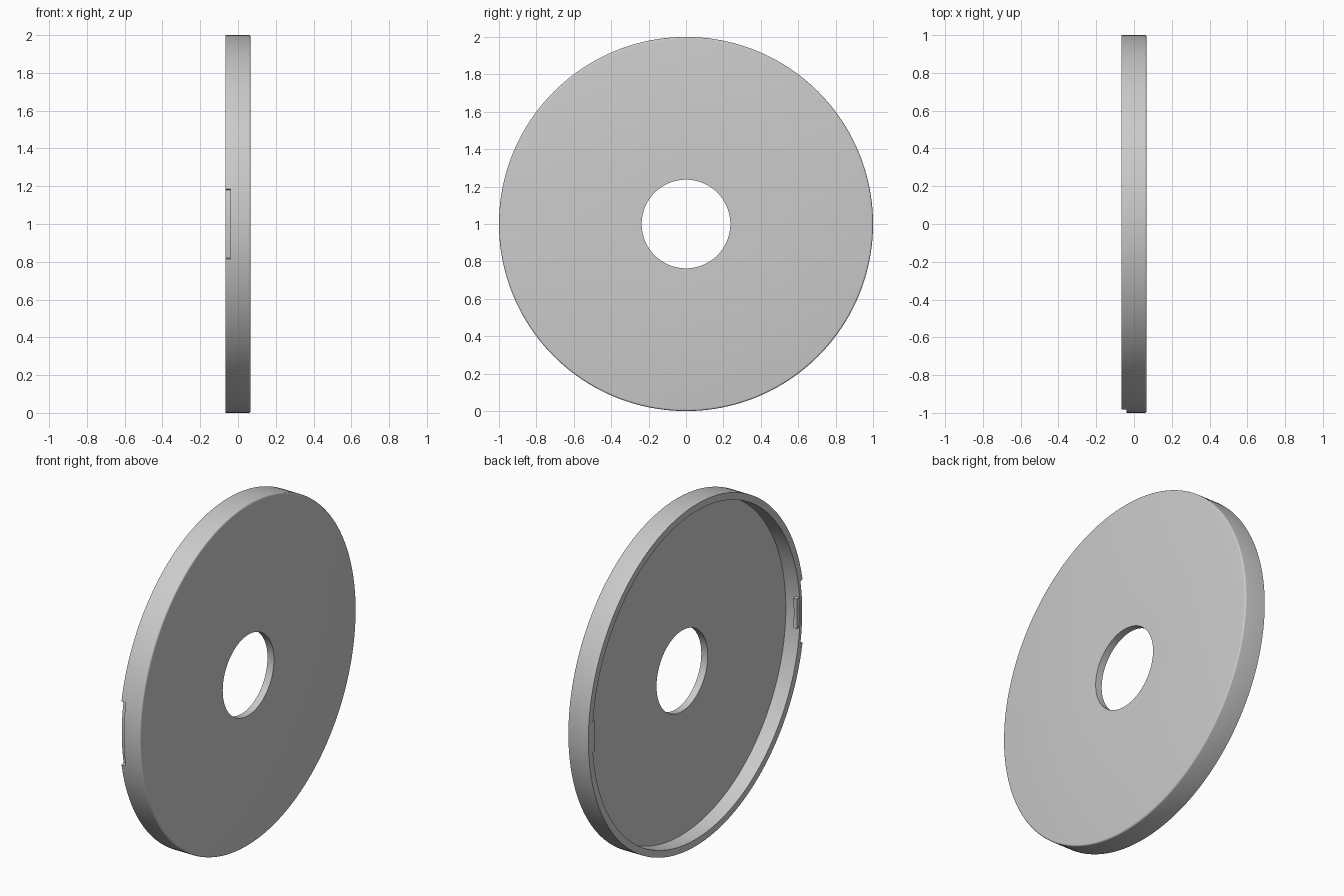
import bpy, bmesh, math
from mathutils import Matrix, Vector

cube = bpy.data.objects.get("Cube")
if cube:
    bpy.data.objects.remove(cube, do_unlink=True)

HALF = 0.067        # half the width of the cap along x
FLOOR = 0.025       # inner face of the disc
OUTER, INNER, HOLE = 1.0, 0.96, 0.237
EDGE = 0.01         # rounding of the closed outer edge

grey = bpy.data.materials.new("plain grey")
grey.use_nodes = True
grey.diffuse_color = (0.6, 0.6, 0.6, 1)
grey.node_tree.nodes["Principled BSDF"].inputs["Base Color"].default_value = (0.6, 0.6, 0.6, 1)


def revolve(name, profile, centre=0.0, sweep=math.tau, steps=160):
    """Turn a closed (x, radius) profile about the x axis; angle 0 points to -y."""
    bm = bmesh.new()
    full = sweep >= math.tau
    rings = []
    for i in range(steps if full else steps + 1):
        a = centre - sweep / 2 + sweep * i / steps
        rings.append([bm.verts.new((x, -r * math.cos(a), 1 + r * math.sin(a)))
                      for x, r in profile])
    pairs = list(zip(rings, rings[1:]))
    if full:
        pairs.append((rings[-1], rings[0]))
    else:
        bm.faces.new(rings[0])
        bm.faces.new(rings[-1])
    n = len(profile)
    for a, b in pairs:
        for k in range(n):
            bm.faces.new((a[k], a[(k + 1) % n], b[(k + 1) % n], b[k]))
    bmesh.ops.recalc_face_normals(bm, faces=bm.faces)
    mesh = bpy.data.meshes.new(name)
    bm.to_mesh(mesh)
    bm.free()
    obj = bpy.data.objects.new(name, mesh)
    bpy.context.collection.objects.link(obj)
    mesh.materials.append(grey)
    return obj


def box_profile(x0, x1, r0, r1):
    return [(x0, r0), (x1, r0), (x1, r1), (x0, r1)]


def smooth(obj):
    bpy.ops.object.select_all(action='DESELECT')
    obj.select_set(True)
    bpy.context.view_layer.objects.active = obj
    bpy.ops.object.shade_smooth_by_angle(angle=math.radians(30))


# Disc with a central hole and a raised rim, rounded on its closed edge
corner = [(HALF - EDGE + EDGE * math.sin(t), OUTER - EDGE + EDGE * math.cos(t))
          for t in (math.pi / 2 * i / 4 for i in range(5))]
cap = revolve("cap_body", [(-HALF, INNER), (-HALF, OUTER)] + corner +
              [(HALF, HOLE), (FLOOR, HOLE), (FLOOR, INNER)])

# Shallow notch in the outside of the rim at the front
notch_angle = 2 * math.asin(0.185)
cutter = revolve("notch_cutter", box_profile(-HALF - 0.02, -0.04, 0.98, 1.05),
                 sweep=notch_angle, steps=16)
cut = cap.modifiers.new("notch", 'BOOLEAN')
cut.operation = 'DIFFERENCE'
cut.solver = 'EXACT'
cut.object = cutter
bpy.context.view_layer.objects.active = cap
cap.select_set(True)
bpy.ops.object.modifier_apply(modifier=cut.name)
bpy.data.objects.remove(cutter, do_unlink=True)
smooth(cap)

# Snap tabs inside the rim, front and back
for name, angle in (("front_snap_tab", 0.0), ("back_snap_tab", math.pi)):
    tab = revolve(name, box_profile(-HALF + 0.003, -0.042, INNER - 0.022, INNER + 0.01),
                  centre=angle, sweep=2 * math.asin(0.093), steps=8)
    smooth(tab)
